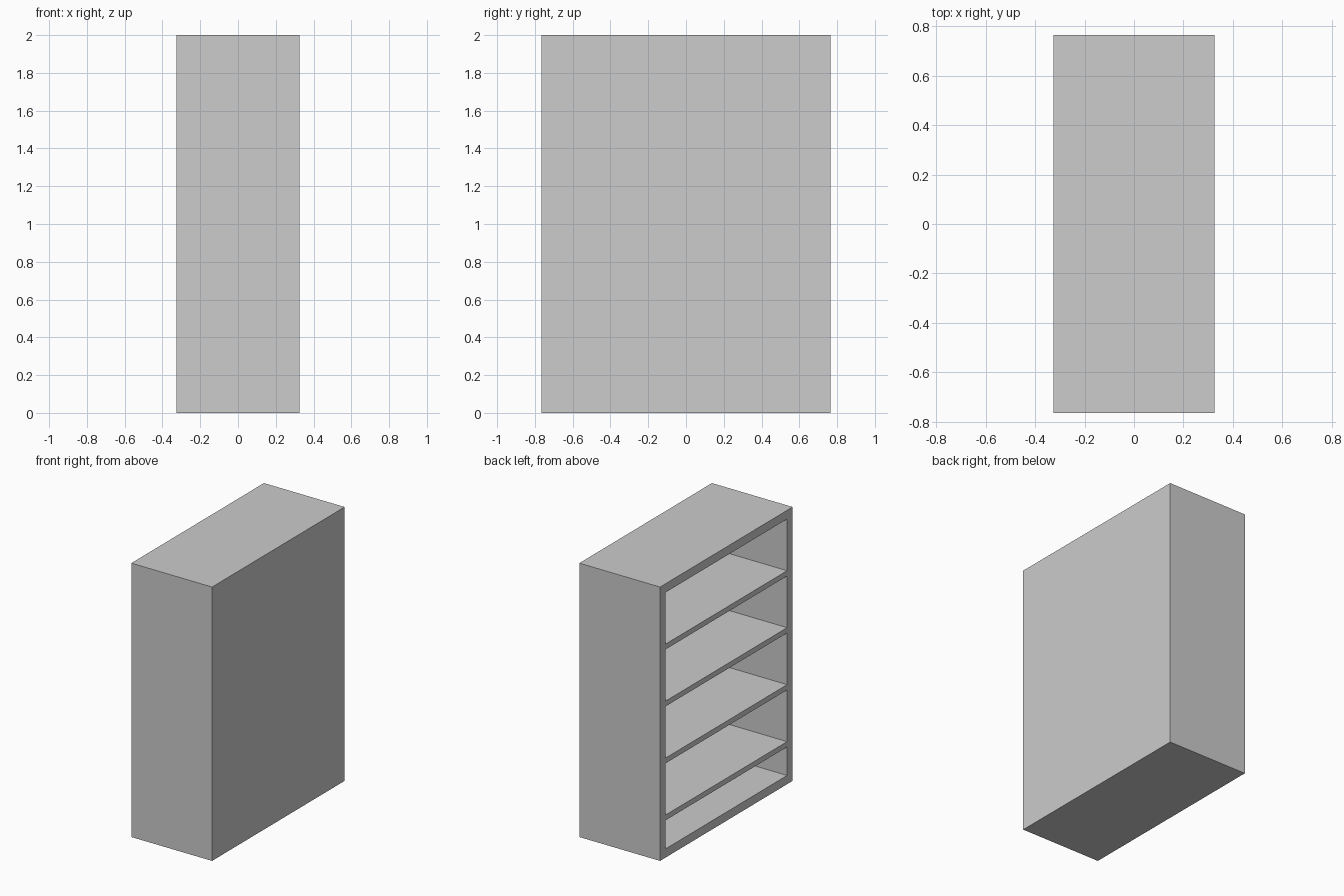
import bpy
import bmesh
from mathutils import Matrix, Vector

DEPTH, WIDTH, HEIGHT = 0.652, 1.53, 2.0
FRAME = 0.064        # thickness of sides, top, base and rear panel
SHELF = 0.039
BAY = 0.377          # clear height of the upper bays

cube = bpy.data.objects.get("Cube")
if cube:
    bpy.data.objects.remove(cube, do_unlink=True)

# Single plain grey finish
grey = bpy.data.materials.new("plain_grey")
grey.use_nodes = True
colour = (0.604, 0.604, 0.604, 1.0)
grey.diffuse_color = colour
grey.node_tree.nodes["Principled BSDF"].inputs["Base Color"].default_value = colour


def box(size, centre):
    bm = bmesh.new()
    bmesh.ops.create_cube(bm, size=1.0)
    bmesh.ops.transform(bm, verts=bm.verts,
                        matrix=Matrix.Translation(centre) @ Matrix.Diagonal((*size, 1)))
    return bm


def finish(bm, name):
    bmesh.ops.recalc_face_normals(bm, faces=bm.faces)
    mesh = bpy.data.meshes.new(name)
    bm.to_mesh(mesh)
    bm.free()
    mesh.materials.append(grey)
    obj = bpy.data.objects.new(name, mesh)
    bpy.context.collection.objects.link(obj)


# Carcass: a block whose open -x side is inset and pushed back
bm = box((DEPTH, WIDTH, HEIGHT), (0, 0, HEIGHT / 2))
bm.normal_update()
opening = min(bm.faces, key=lambda f: f.normal.x)
bmesh.ops.inset_region(bm, faces=[opening], thickness=FRAME, use_even_offset=True)
pushed = bmesh.ops.extrude_face_region(bm, geom=[opening])
bmesh.ops.translate(bm, vec=Vector((DEPTH - FRAME, 0, 0)),
                    verts=[v for v in pushed["geom"] if isinstance(v, bmesh.types.BMVert)])
if opening.is_valid:
    bmesh.ops.delete(bm, geom=[opening], context='FACES_ONLY')
finish(bm, "bookcase_carcass")

# Shelves: equal bays from the top down, leaving a low bay at the base
for i in range(4):
    top = HEIGHT - FRAME - BAY - i * (BAY + SHELF)
    bm = box((DEPTH - FRAME, WIDTH - 2 * FRAME, SHELF), (-FRAME / 2, 0, top - SHELF / 2))
    finish(bm, f"shelf_{i + 1}")
